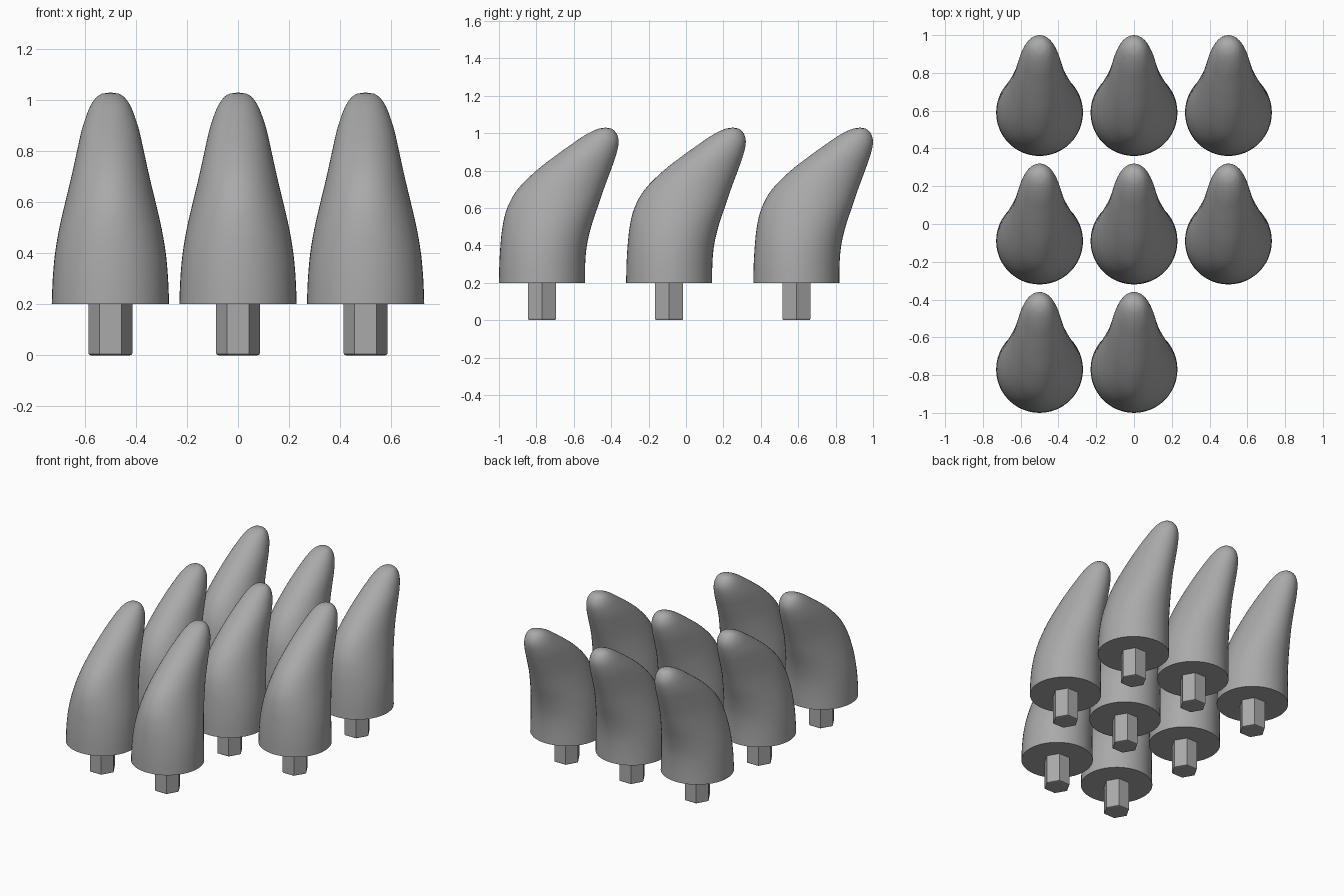
import bpy, bmesh, math
from mathutils import Vector

cube = bpy.data.objects.get("Cube")
if cube:
    bpy.data.objects.remove(cube, do_unlink=True)

grey = bpy.data.materials.new("plain grey")
grey.use_nodes = True
grey.diffuse_color = (0.4, 0.4, 0.4, 1)
grey.node_tree.nodes["Principled BSDF"].inputs["Base Color"].default_value = (0.4, 0.4, 0.4, 1)

# Horizontal slices of the bent cone: height, front y, back y, half width
SLICES = [(0.2, -0.23, 0.23, 0.23), (0.3, -0.228, 0.231, 0.226), (0.4, -0.222, 0.24, 0.217),
          (0.5, -0.211, 0.263, 0.2), (0.6, -0.186, 0.296, 0.177), (0.7, -0.13, 0.33, 0.153),
          (0.8, -0.03, 0.367, 0.131), (0.88, 0.073, 0.395, 0.113), (0.94, 0.157, 0.409, 0.094),
          (0.98, 0.215, 0.406, 0.077), (1.01, 0.268, 0.39, 0.056), (1.025, 0.305, 0.37, 0.034)]
TIP = (0, 0.34, 1.03)
SIDES = 48
STEPS = 4


def smooth_slices():
    """Catmull-Rom interpolation between the slices."""
    pts = [Vector(s) for s in SLICES]
    out = []
    for i in range(len(pts) - 1):
        a, b, c, d = pts[max(i - 1, 0)], pts[i], pts[i + 1], pts[min(i + 2, len(pts) - 1)]
        for k in range(STEPS):
            t = k / STEPS
            out.append(0.5 * (2 * b + (c - a) * t + (2 * a - 5 * b + 4 * c - d) * t ** 2
                              + (3 * b - a - 3 * c + d) * t ** 3))
    return out + [pts[-1]]


def finish(name, bm):
    bmesh.ops.recalc_face_normals(bm, faces=bm.faces)
    mesh = bpy.data.meshes.new(name)
    bm.to_mesh(mesh)
    bm.free()
    mesh.materials.append(grey)
    return mesh


def make_spike():
    bm = bmesh.new()
    rings = []
    for z, front, back, half in smooth_slices():
        mid, depth = (front + back) / 2, (back - front) / 2
        rings.append([bm.verts.new((half * math.cos(a), mid + depth * math.sin(a), z))
                      for a in (math.tau * i / SIDES for i in range(SIDES))])
    for low, high in zip(rings, rings[1:]):
        for i in range(SIDES):
            j = (i + 1) % SIDES
            bm.faces.new((low[i], low[j], high[j], high[i]))
    tip = bm.verts.new(TIP)
    for i in range(SIDES):
        bm.faces.new((rings[-1][i], rings[-1][(i + 1) % SIDES], tip))
    bm.faces.new(rings[0][::-1])
    return finish("spike", bm)


def make_peg():
    # Hexagonal peg with a small chamfer at its lower end
    bm = bmesh.new()
    bmesh.ops.create_cone(bm, cap_ends=True, segments=6, radius1=0.086, radius2=0.086, depth=0.2)
    bmesh.ops.translate(bm, verts=bm.verts, vec=(0, 0, 0.1))
    # Put two corners on the x axis
    corner = max(bm.verts, key=lambda v: v.co.x).co
    turn = -math.atan2(corner.y, corner.x)
    for v in bm.verts:
        x, y = v.co.x, v.co.y
        v.co.x = x * math.cos(turn) - y * math.sin(turn)
        v.co.y = x * math.sin(turn) + y * math.cos(turn)
    rim = [e for e in bm.edges if all(v.co.z < 0.01 for v in e.verts)]
    bmesh.ops.bevel(bm, geom=rim, offset=0.008, segments=2, profile=0.5, affect='EDGES')
    return finish("peg", bm)


def place(name, mesh, x, y):
    ob = bpy.data.objects.new(name, mesh)
    ob.location = (x, y, 0)
    bpy.context.collection.objects.link(ob)
    return ob


# Grid of three by three with the front left place empty
spike, peg = make_spike(), make_peg()
spikes = []
for r, y in enumerate((-0.77, -0.09, 0.59)):
    for c, x in enumerate((-0.5, 0, 0.5)):
        if (r, c) != (0, 2):
            spikes.append(place(f"spike_{r}_{c}", spike, x, y))
            place(f"peg_{r}_{c}", peg, x, y)

bpy.ops.object.select_all(action='DESELECT')
spikes[0].select_set(True)
bpy.context.view_layer.objects.active = spikes[0]
bpy.ops.object.shade_smooth_by_angle(angle=math.radians(40))
